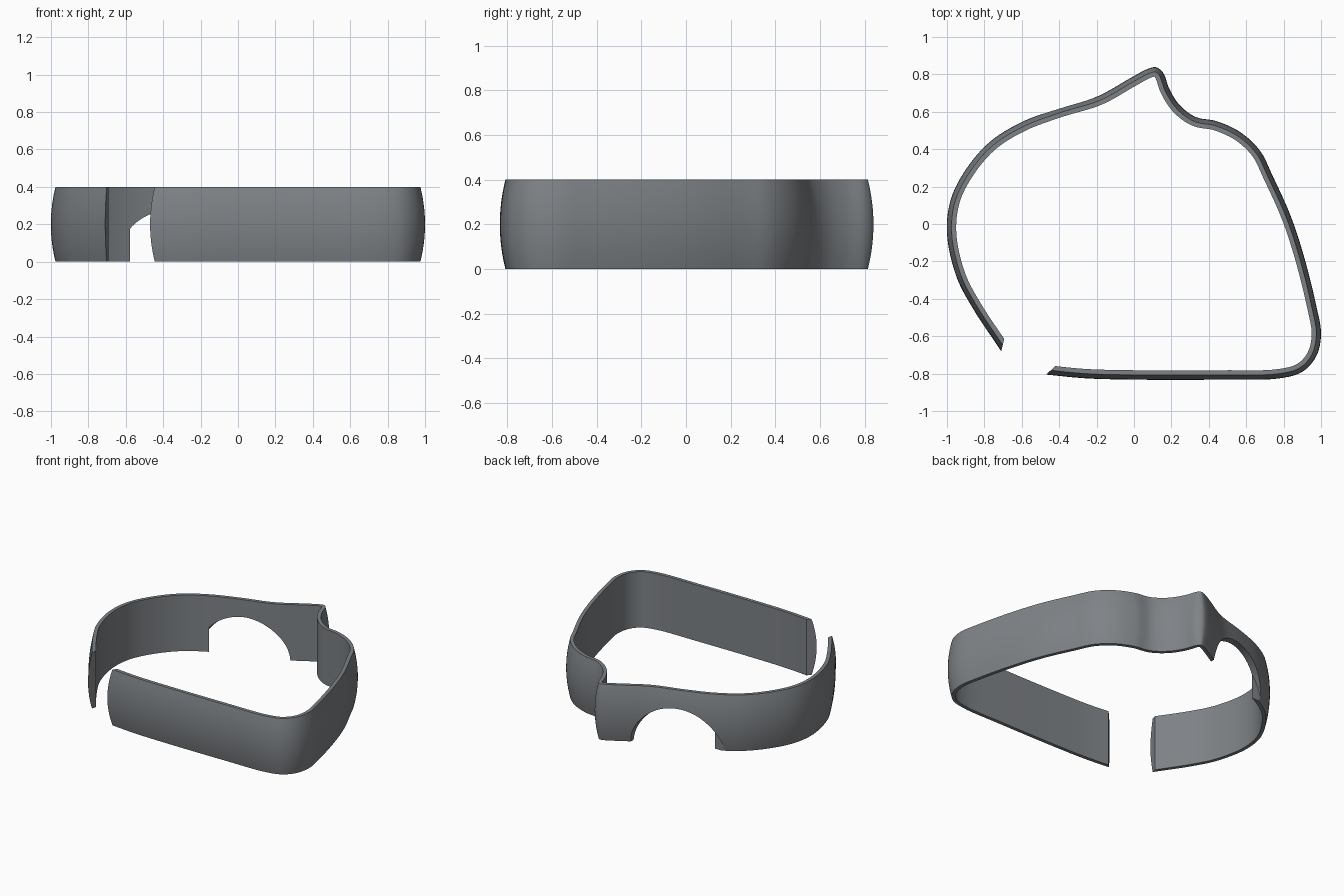
import bpy, bmesh, math
from mathutils import Vector

cube = bpy.data.objects.get("Cube")
if cube:
    bpy.data.objects.remove(cube, do_unlink=True)

HEIGHT, WALL, BULGE = 0.4, 0.05, 0.025
SUBDIV, LEVELS = 6, 12

# Outline of the band at its widest level, clockwise from the left-hand end
OUTLINE = [Vector(p) for p in (
    (-.71, -.68), (-.866, -.444), (-.95, -.28), (-1, -.05), (-.98, .13), (-.9, .29),
    (-.77, .44), (-.6, .545), (-.4, .62), (-.19, .685), (-.02, .78), (.075, .83),
    (.118, .838), (.155, .81), (.19, .72), (.245, .635), (.33, .572), (.44, .55),
    (.57, .49), (.675, .39), (.74, .26), (.835, .05), (.905, -.16), (.973, -.43),
    (1, -.59), (.973, -.71), (.9, -.79), (.78, -.825), (.46, -.832), (0, -.832),
    (-.26, -.825), (-.47, -.805))]


def smooth_path(points, steps):
    """Pass a smooth curve through the points, with knots spaced by chord length."""
    padded = [2 * points[0] - points[1], *points, 2 * points[-1] - points[-2]]
    path = []
    for a, b, c, d in zip(padded, padded[1:], padded[2:], padded[3:]):
        t1 = math.sqrt((b - a).length)
        t2 = t1 + math.sqrt((c - b).length)
        t3 = t2 + math.sqrt((d - c).length)
        for i in range(steps):
            t = t1 + (t2 - t1) * i / steps
            ab, bc, cd = a.lerp(b, t / t1), b.lerp(c, (t - t1) / (t2 - t1)), c.lerp(d, (t - t2) / (t3 - t2))
            abc, bcd = ab.lerp(bc, t / t2), bc.lerp(cd, (t - t1) / (t3 - t1))
            path.append(abc.lerp(bcd, (t - t1) / (t2 - t1)))
    return path + [points[-1]]


def wall_section():
    """Closed section as (depth, height): bowed outer face, flat inner face."""
    outer = []
    for i in range(LEVELS + 1):
        f = i / LEVELS
        outer.append((BULGE * (2 * f - 1) ** 2, HEIGHT * f))
    return outer + [(WALL, HEIGHT), (WALL, 0)]


def build_band(material):
    path, section = smooth_path(OUTLINE, SUBDIV), wall_section()
    last = len(path) - 1
    bm = bmesh.new()
    rings = []
    for i, p in enumerate(path):
        tangent = (path[min(i + 1, last)] - path[max(i - 1, 0)]).normalized()
        inward = Vector((tangent.y, -tangent.x))
        # The two free ends are cut on a slant
        slant = max(0, 1 - i / SUBDIV) - max(0, 1 - (last - i) / SUBDIV)
        inward += tangent * slant * 0.9
        rings.append([bm.verts.new((*(p + inward * depth), z)) for depth, z in section])
    for r, s in zip(rings, rings[1:]):
        for j in range(len(section)):
            k = (j + 1) % len(section)
            bm.faces.new((r[j], r[k], s[k], s[j]))
    bm.faces.new(rings[0])
    bm.faces.new(reversed(rings[-1]))
    bmesh.ops.recalc_face_normals(bm, faces=bm.faces)
    mesh = bpy.data.meshes.new("band")
    bm.to_mesh(mesh)
    bm.free()
    mesh.materials.append(material)
    band = bpy.data.objects.new("band", mesh)
    bpy.context.collection.objects.link(band)
    return band


grey = bpy.data.materials.new("slate grey")
grey.use_nodes = True
colour = (0.21, 0.225, 0.24, 1)
grey.diffuse_color = colour
grey.node_tree.nodes["Principled BSDF"].inputs["Base Color"].default_value = colour

band = build_band(grey)

# Round notch in the back wall, with a flat inner stop
bpy.ops.mesh.primitive_cylinder_add(vertices=96, radius=0.29, depth=1,
                                    location=(-.36, 1, -.015), rotation=(math.pi / 2, 0, 0))
cutter = bpy.context.object
cutter.name = "notch_cutter"
cutter.hide_render = True
cutter.hide_set(True)
cutter.data.materials.append(grey)

notch = band.modifiers.new("notch", "BOOLEAN")
notch.operation, notch.solver, notch.object = "DIFFERENCE", "EXACT", cutter

# Apply the cut, then smooth the faces and keep the rims sharp
bpy.ops.object.select_all(action="DESELECT")
band.select_set(True)
bpy.context.view_layer.objects.active = band
bpy.ops.object.modifier_apply(modifier=notch.name)
bpy.data.objects.remove(cutter, do_unlink=True)
bpy.ops.object.shade_smooth_by_angle(angle=math.radians(35))
